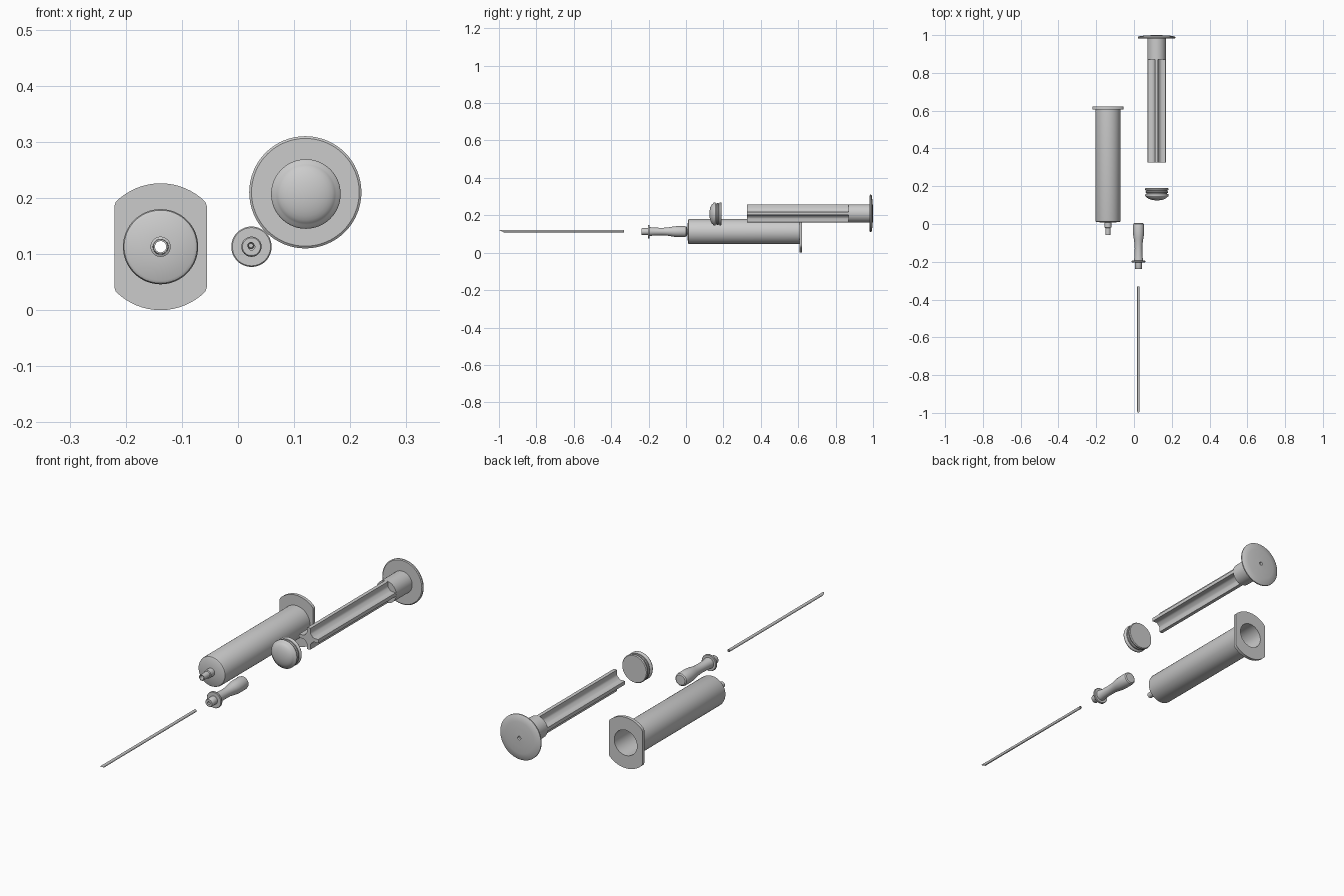
import bpy, bmesh, math

if "Cube" in bpy.data.objects:
    bpy.data.objects.remove(bpy.data.objects["Cube"])


def finish(bm, name, angle=35):
    bmesh.ops.remove_doubles(bm, verts=bm.verts, dist=1e-5)
    bmesh.ops.recalc_face_normals(bm, faces=bm.faces)
    mesh = bpy.data.meshes.new(name)
    bm.to_mesh(mesh)
    bm.free()
    ob = bpy.data.objects.new(name, mesh)
    bpy.context.collection.objects.link(ob)
    bpy.ops.object.select_all(action='DESELECT')
    ob.select_set(True)
    bpy.context.view_layer.objects.active = ob
    bpy.ops.object.shade_smooth_by_angle(angle=math.radians(angle))
    return ob


def lathe(name, x, z, profile, n=64, closed=False, clamp=None, bevel=None):
    """Revolve (radius, y) points about a y-parallel axis through (x, z)."""
    bm = bmesh.new()
    rings = []
    for r, y in profile:
        ring = []
        for i in range(n):
            a = 2 * math.pi * i / n
            px, pz = r * math.cos(a), r * math.sin(a)
            if clamp:
                px = max(-clamp, min(clamp, px))
            py = y + bevel(pz) if bevel and y < -0.9 else y
            ring.append(bm.verts.new((x + px, py, z + pz)))
        rings.append(ring)
    pairs = list(zip(rings, rings[1:]))
    if closed:
        pairs.append((rings[-1], rings[0]))
    for a, b in pairs:
        for i in range(n):
            j = (i + 1) % n
            bm.faces.new((a[i], a[j], b[j], b[i]))
    bmesh.ops.remove_doubles(bm, verts=bm.verts, dist=1e-6)
    return finish(bm, name)


# Hollow barrel with nozzle and flat-sided finger flange
lathe("barrel", -0.138, 0.113, [
    (0.010, -0.058), (0.013, -0.058), (0.014, -0.02), (0.018, -0.018), (0.018, 0.008),
    (0.060, 0.010), (0.065, 0.013), (0.067, 0.019), (0.067, 0.607),
    (0.113, 0.607), (0.113, 0.621), (0.056, 0.621),
    (0.056, 0.026), (0.010, 0.020)], closed=True, clamp=0.0825)

# Plunger: solid neck and domed thumb disc with a small dimple
PX, PZ = 0.120, 0.210
lathe("plunger_head", PX, PZ, [
    (0, 0.870), (0.049, 0.870), (0.049, 0.982), (0.096, 0.982), (0.100, 0.985),
    (0.100, 0.990), (0.096, 0.993), (0.070, 0.997), (0.040, 0.999), (0.008, 1.0),
    (0.006, 0.993), (0, 0.993)])

# Plunger rod: four fins with filleted roots
bm = bmesh.new()
fin = [(0.016, 0.016), (0.020, 0.011), (0.027, 0.008), (0.047, 0.008), (0.049, 0.0),
       (0.047, -0.008), (0.027, -0.008), (0.020, -0.011)]
outline = []
for k in range(4):
    c, s = math.cos(k * math.pi / 2), math.sin(k * math.pi / 2)
    for u, v in reversed(fin):
        outline.append((u * c - v * s, u * s + v * c))
face = bm.faces.new([bm.verts.new((PX + u, 0.325, PZ + v)) for u, v in outline])
ext = bmesh.ops.extrude_face_region(bm, geom=[face])
bmesh.ops.translate(bm, vec=(0, 0.547, 0),
                    verts=[g for g in ext["geom"] if isinstance(g, bmesh.types.BMVert)])
finish(bm, "plunger_rod")

# Rubber stopper: domed front, ribbed side
dome = [(0.056 * math.sin(t * math.pi / 16), 0.148 - 0.023 * math.cos(t * math.pi / 16))
        for t in range(8)]
lathe("stopper", 0.121, 0.207, dome + [
    (0.060, 0.146), (0.062, 0.149), (0.062, 0.155), (0.060, 0.158), (0.055, 0.160),
    (0.055, 0.164), (0.059, 0.166), (0.060, 0.169), (0.059, 0.172), (0.055, 0.174),
    (0.055, 0.177), (0.060, 0.179), (0.062, 0.182), (0.062, 0.186), (0.059, 0.190),
    (0, 0.190)])

# Needle hub: grip body, collar and front boss with needle hole
HX, HZ = 0.024, 0.113
lathe("needle_hub", HX, HZ, [
    (0, -0.20), (0.006, -0.20), (0.006, -0.239), (0.016, -0.239), (0.018, -0.236),
    (0.018, -0.204), (0.034, -0.204), (0.036, -0.202), (0.036, -0.196), (0.034, -0.194),
    (0.024, -0.194), (0.021, -0.170), (0.020, -0.130), (0.021, -0.105), (0.025, -0.080),
    (0.028, -0.062), (0.029, -0.045), (0.029, -0.006), (0.027, 0.001), (0.022, 0.005),
    (0, 0.006)], n=48)

# Hollow needle with a slanted tip
lathe("needle", HX - 0.001, HZ + 0.002, [
    (0.0035, -0.988), (0.0062, -0.988), (0.0062, -0.332), (0.0035, -0.332)],
    n=24, closed=True, bevel=lambda dz: -dz * 1.95)
